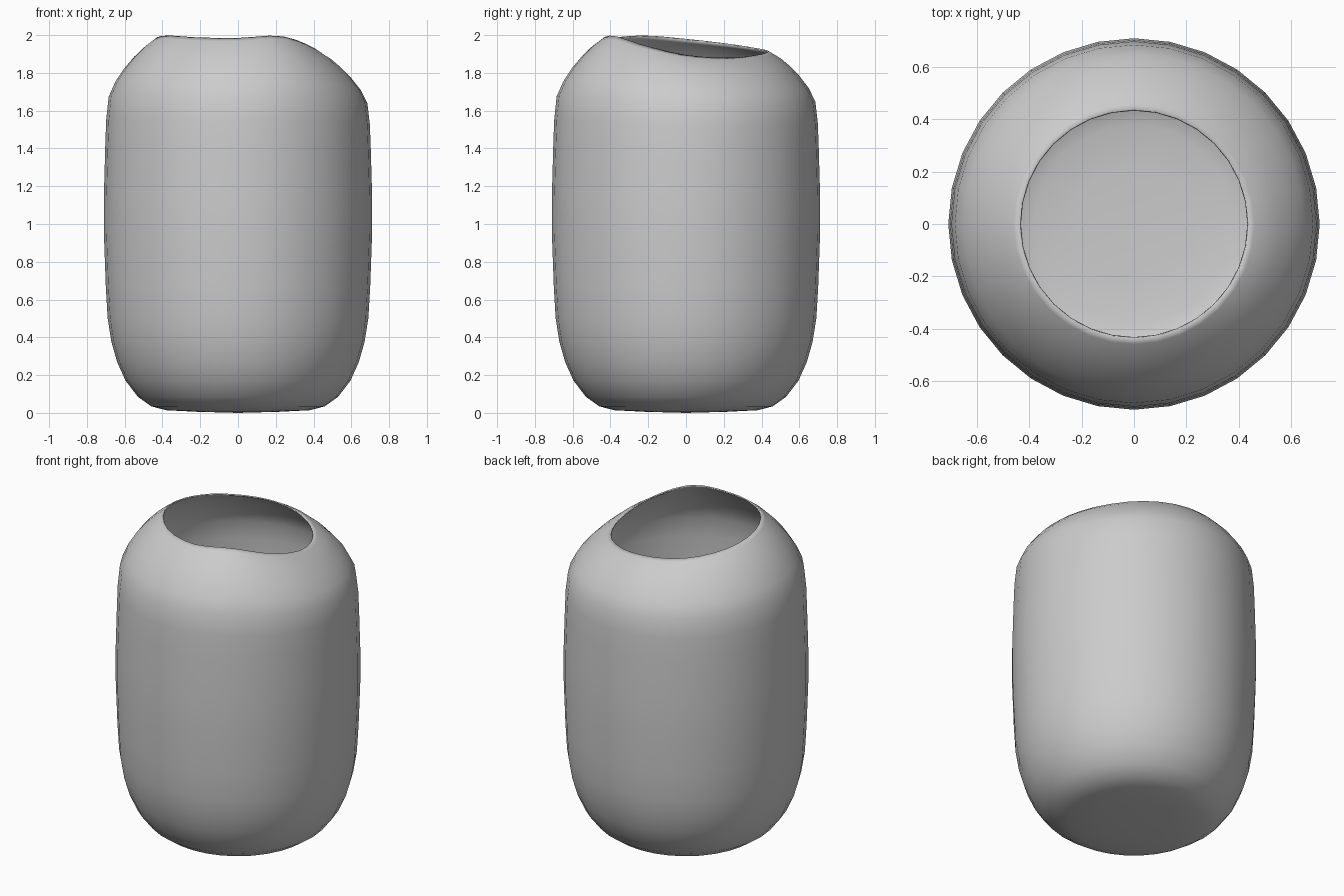
import bpy
import bmesh
from math import sin, cos, tau

SEGMENTS = 32

default_cube = bpy.data.objects.get("Cube")
if default_cube:
    bpy.data.objects.remove(default_cube, do_unlink=True)

# Plain grey clay
clay = bpy.data.materials.new("grey clay")
clay.use_nodes = True
grey = (0.6, 0.6, 0.6, 1)
clay.diffuse_color = grey
shader = clay.node_tree.nodes["Principled BSDF"]
shader.inputs["Base Color"].default_value = grey
shader.inputs["Roughness"].default_value = 0.6

# Height of the wavy rim every 30 degrees, counter-clockwise from +x
RIM = [1.895, 1.88, 1.895, 1.915, 1.93, 1.955, 1.98, 1.998, 1.988, 1.985, 1.996, 1.945]
RIM_MEAN = sum(RIM) / len(RIM)


def rim_height(turn):
    """Smooth periodic interpolation of the rim heights."""
    n = len(RIM)
    i, t = int(turn * n), turn * n % 1
    a, b, c, d = (RIM[(i + k) % n] for k in (-1, 0, 1, 2))
    return b + 0.5 * t * (c - a + t * (2*a - 5*b + 4*c - d + t * (3*(b - c) + d - a)))


# Body profile: radius, height, share of the rim's wave
PROFILE = [
    (0.22, 0.006, 0), (0.38, 0.014, 0), (0.46, 0.035, 0), (0.53, 0.085, 0),
    (0.595, 0.17, 0), (0.64, 0.27, 0), (0.67, 0.375, 0), (0.69, 0.5, 0),
    (0.70, 0.67, 0), (0.71, 0.95, 0), (0.71, 1.15, 0), (0.703, 1.4, 0.1),
    (0.698, 1.54, 0.25), (0.685, 1.66, 0.4), (0.65, 1.735, 0.5), (0.60, 1.805, 0.65),
    (0.55, 1.86, 0.75), (0.50, 1.905, 0.85), (0.46, 1.932, 0.95), (0.437, RIM_MEAN, 1),
]

bm = bmesh.new()
rings = []
for radius, height, share in PROFILE:
    ring = []
    for s in range(SEGMENTS):
        turn = s / SEGMENTS
        z = height + share * (rim_height(turn) - RIM_MEAN)
        ring.append(bm.verts.new((radius * cos(tau * turn), radius * sin(tau * turn), z)))
    rings.append(ring)

# Base fan and walls
centre = bm.verts.new((0, 0, 0))
for s in range(SEGMENTS):
    t = (s + 1) % SEGMENTS
    bm.faces.new((centre, rings[0][t], rings[0][s]))
    for low, high in zip(rings, rings[1:]):
        bm.faces.new((low[s], low[t], high[t], high[s]))

mesh = bpy.data.meshes.new("vase_body")
bm.to_mesh(mesh)
bm.free()
mesh.materials.append(clay)
vase = bpy.data.objects.new("vase_body", mesh)
bpy.context.collection.objects.link(vase)

# Thin wall around the cavity
wall = vase.modifiers.new("wall", "SOLIDIFY")
wall.thickness = 0.008
wall.offset = -1

bpy.ops.object.select_all(action="DESELECT")
vase.select_set(True)
bpy.context.view_layer.objects.active = vase
bpy.ops.object.shade_smooth_by_angle(angle=0.9)
